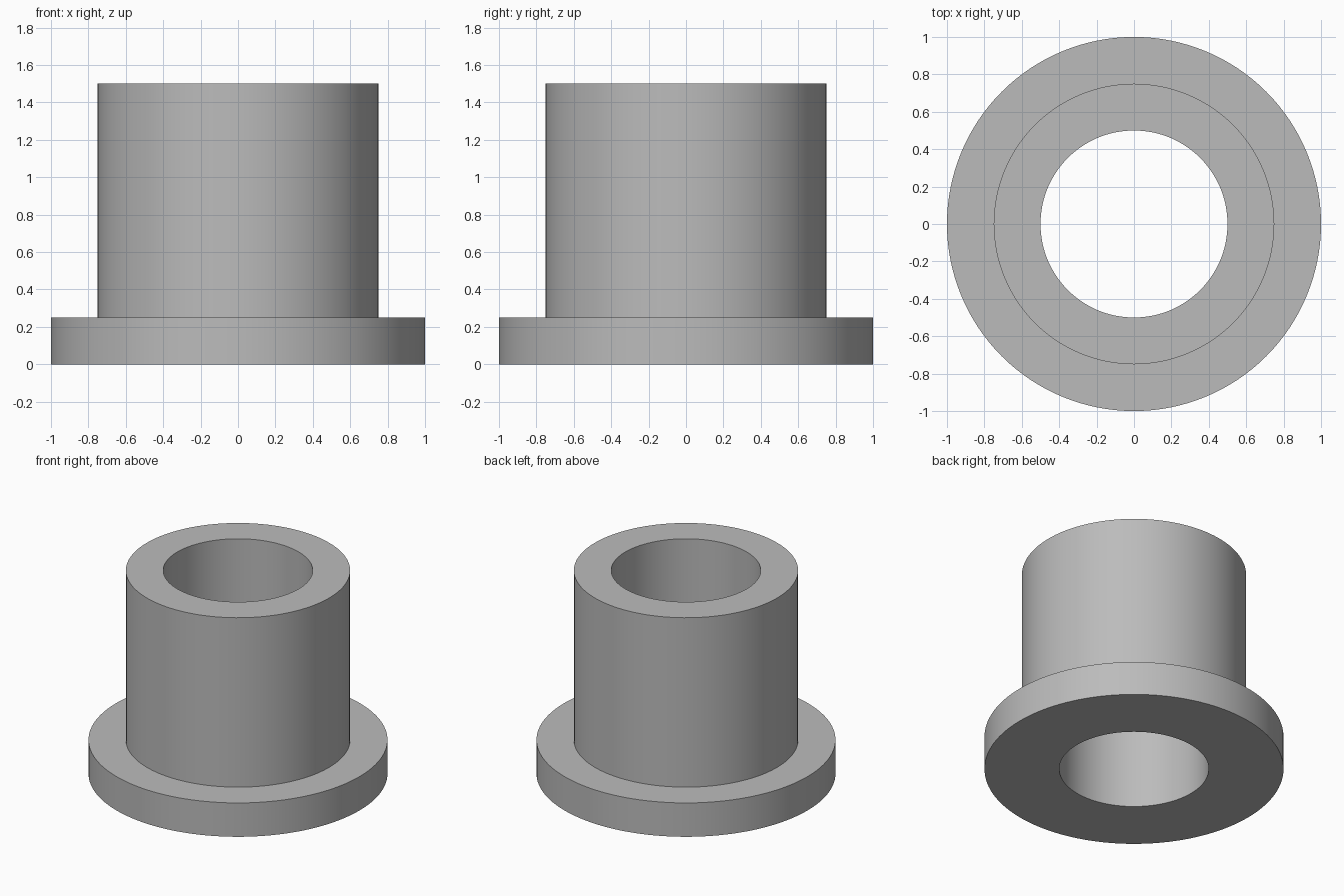
import bpy
import bmesh
import math

cube = bpy.data.objects.get("Cube")
if cube:
    bpy.data.objects.remove(cube, do_unlink=True)

SIDES = 128
BORE, BARREL, FLANGE = 0.5, 0.75, 1.0
FLANGE_TOP, HEIGHT = 0.25, 1.5

# Plain grey metal
grey = bpy.data.materials.new("grey_metal")
grey.use_nodes = True
colour = (0.5, 0.5, 0.5, 1)
grey.diffuse_color = colour
grey.node_tree.nodes["Principled BSDF"].inputs["Base Color"].default_value = colour


def lathe(name, profile, material):
    """Turn a closed (radius, z) profile about the z axis."""
    bm = bmesh.new()
    rings = []
    for i in range(SIDES):
        a = math.tau * i / SIDES
        rings.append([bm.verts.new((r * math.cos(a), r * math.sin(a), z))
                      for r, z in profile])
    for i, ring in enumerate(rings):
        following = rings[(i + 1) % SIDES]
        for j in range(len(profile)):
            k = (j + 1) % len(profile)
            bm.faces.new((ring[j], following[j], following[k], ring[k]))
    bmesh.ops.recalc_face_normals(bm, faces=bm.faces[:])
    mesh = bpy.data.meshes.new(name)
    bm.to_mesh(mesh)
    bm.free()
    mesh.materials.append(material)
    obj = bpy.data.objects.new(name, mesh)
    bpy.context.collection.objects.link(obj)
    bpy.ops.object.select_all(action="DESELECT")
    obj.select_set(True)
    bpy.context.view_layer.objects.active = obj
    bpy.ops.object.shade_smooth_by_angle(angle=math.radians(30))
    return obj


# Barrel and flange turned as one piece around the through bore
lathe("flanged_bushing", [
    (BORE, 0), (FLANGE, 0), (FLANGE, FLANGE_TOP),
    (BARREL, FLANGE_TOP), (BARREL, HEIGHT), (BORE, HEIGHT),
], grey)
